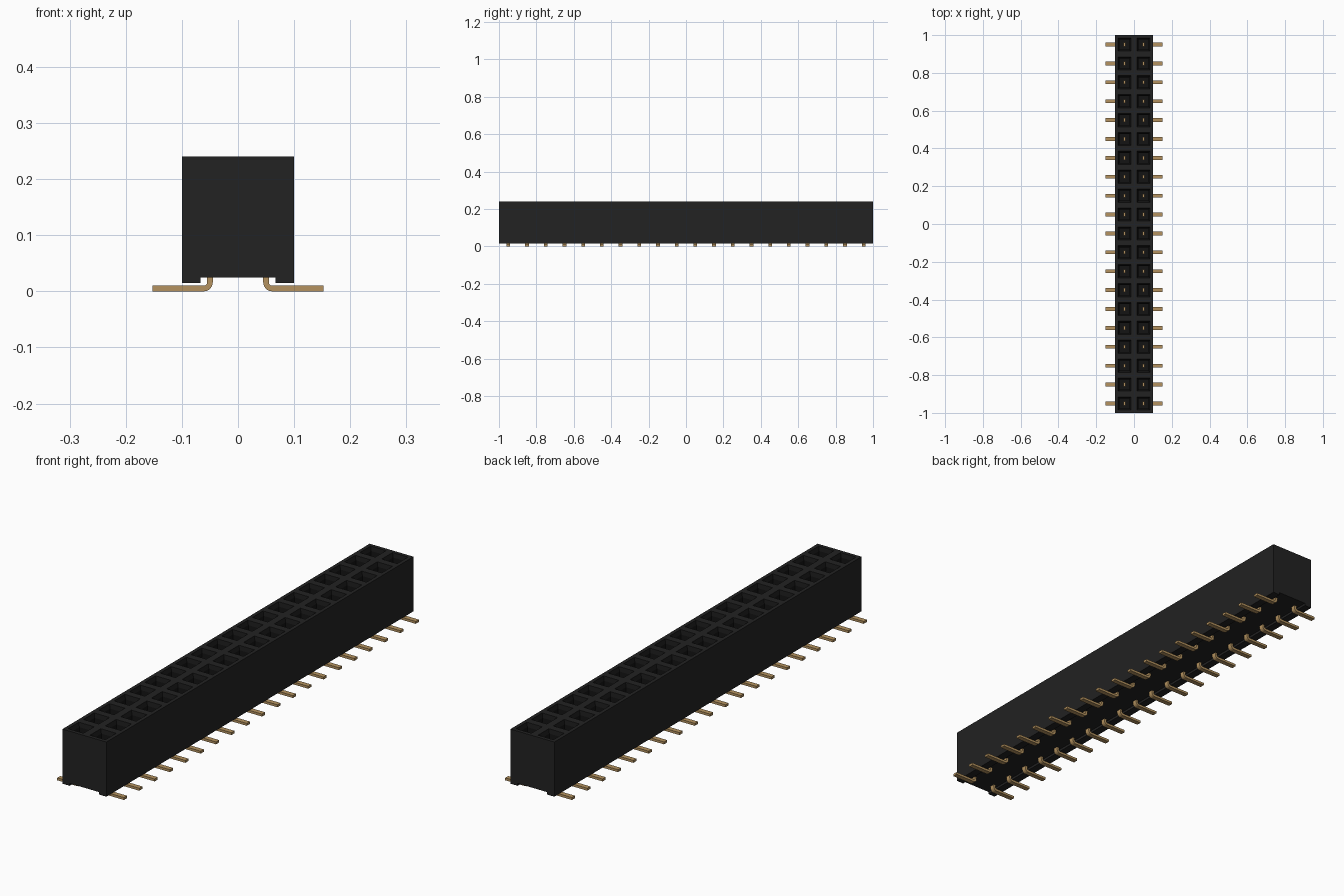
import bpy, bmesh, math

if "Cube" in bpy.data.objects:
    bpy.data.objects.remove(bpy.data.objects["Cube"])

ROWS, PITCH = 20, 0.1
TOP, UNDER, FOOT = 0.24, 0.025, 0.015


def material(name, rgb):
    m = bpy.data.materials.new(name)
    m.diffuse_color = (*rgb, 1)
    m.use_nodes = True
    m.node_tree.nodes["Principled BSDF"].inputs["Base Color"].default_value = m.diffuse_color
    return m


BLACK = material("black plastic", (0.016, 0.016, 0.016))
DARK = material("socket black", (0.007, 0.007, 0.007))
GOLD = material("gold contact", (0.46, 0.29, 0.115))


def make_object(name, bm, mats):
    bmesh.ops.recalc_face_normals(bm, faces=bm.faces)
    mesh = bpy.data.meshes.new(name)
    bm.to_mesh(mesh)
    bm.free()
    for m in mats:
        mesh.materials.append(m)
    ob = bpy.data.objects.new(name, mesh)
    bpy.context.collection.objects.link(ob)
    return ob


# Housing: grid of cells on top, each inset into a funnelled square socket
bm = bmesh.new()
grid = [[bm.verts.new((x, -1 + j * PITCH, TOP)) for x in (-0.1, 0, 0.1)]
        for j in range(ROWS + 1)]
cells = [bm.faces.new((grid[j][i], grid[j][i + 1], grid[j + 1][i + 1], grid[j + 1][i]))
         for j in range(ROWS) for i in range(2)]
rim = [e for e in bm.edges if e.is_boundary]
walls = bmesh.ops.extrude_edge_only(bm, edges=rim)["geom"]
for v in walls:
    if isinstance(v, bmesh.types.BMVert):
        v.co.z = UNDER
bmesh.ops.contextual_create(bm, geom=[e for e in bm.edges if e.is_boundary])
bmesh.ops.recalc_face_normals(bm, faces=bm.faces)
bmesh.ops.inset_individual(bm, faces=cells, thickness=0.021)
for thickness, depth in ((0.012, -0.015), (0.0, -0.09)):
    if thickness:
        ring = bmesh.ops.inset_individual(bm, faces=cells, thickness=thickness, depth=depth)["faces"]
    else:
        ring = bmesh.ops.extrude_discrete_faces(bm, faces=cells)["faces"]
        cells = ring
        for f in ring:
            for v in f.verts:
                v.co.z += depth
            for e in f.edges:
                for side in e.link_faces:
                    side.material_index = 1
    for f in ring:
        f.material_index = 1
make_object("housing", bm, [BLACK, DARK])

# Standoff rails under both long edges
for side, name in ((-1, "left_rail"), (1, "right_rail")):
    bm = bmesh.new()
    bmesh.ops.create_cube(bm, size=1)
    for v in bm.verts:
        v.co = (side * 0.0835 + v.co.x * 0.033, v.co.y * 2,
                (FOOT + UNDER) / 2 + v.co.z * (UNDER - FOOT))
    make_object(name, bm, [BLACK])


# Contacts: L-shaped strip with a rounded bend, rising into each socket
def arc(r):
    cx, cz = 0.061, 0.016
    return [(cx - r * math.cos(a), cz - r * math.sin(a))
            for a in (math.radians(90 * k / 6) for k in range(7))]


outer, inner = arc(0.016), arc(0.006)
profile = ([(0.045, 0.15)] + outer + [(0.152, 0.0), (0.152, 0.01)]
           + inner[::-1] + [(0.055, 0.15)])
for side, name in ((-1, "left_contacts"), (1, "right_contacts")):
    bm = bmesh.new()
    for j in range(ROWS):
        y = -0.95 + j * PITCH
        a = [bm.verts.new((side * x, y - 0.01, z)) for x, z in profile]
        b = [bm.verts.new((side * x, y + 0.01, z)) for x, z in profile]
        bm.faces.new(a)
        bm.faces.new(b[::-1])
        for k in range(len(a)):
            n = (k + 1) % len(a)
            bm.faces.new((a[k], b[k], b[n], a[n]))
    make_object(name, bm, [GOLD])
